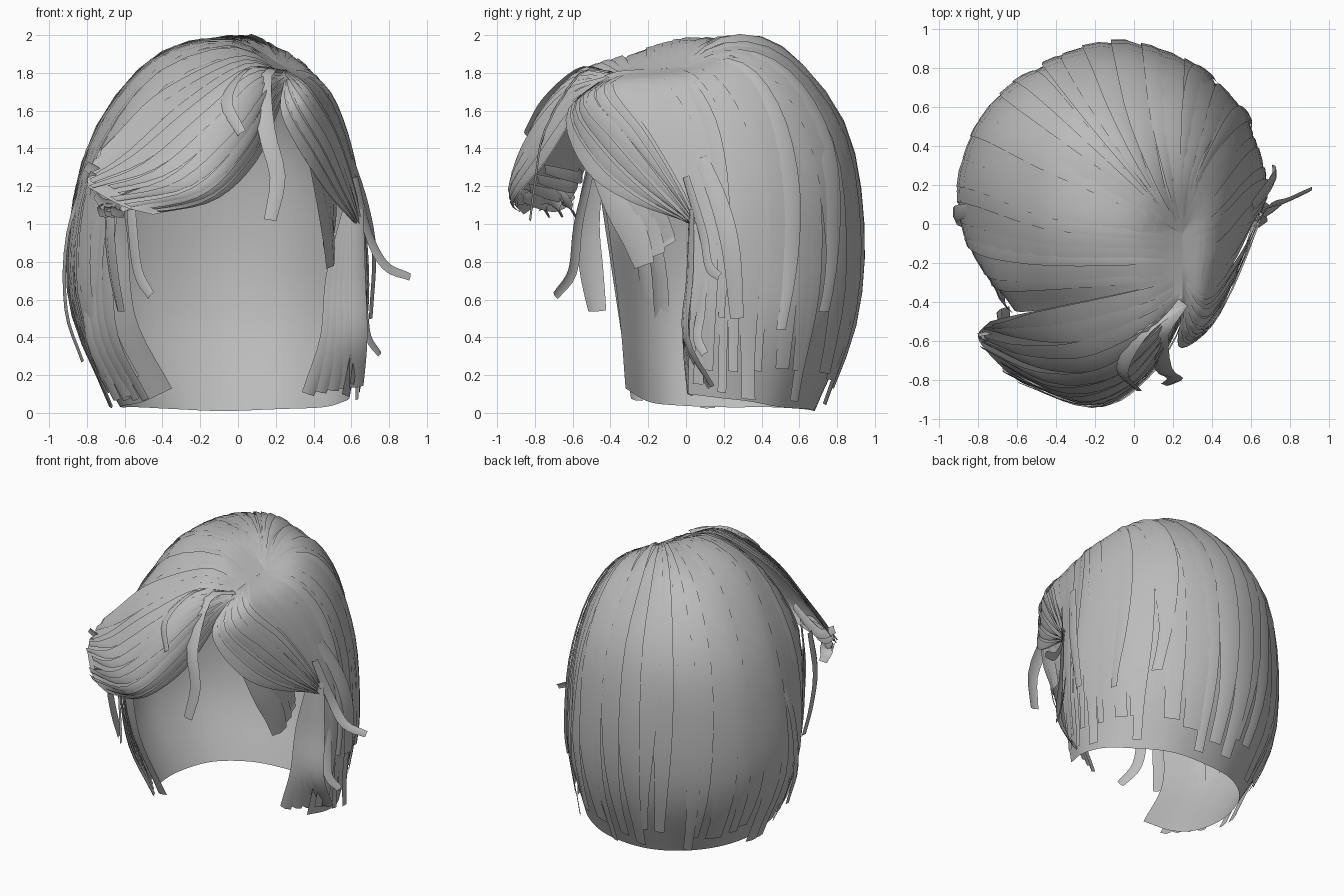
import bpy, math, random
from mathutils import Vector

random.seed(4)
hair = bpy.data.materials.new("hair_grey")
hair.diffuse_color = (0.5, 0.5, 0.5, 1)


def spline(pts, t):
    """Catmull-Rom point at t in 0..1 through pts."""
    n = len(pts) - 1
    x = min(max(t, 0), 1) * n
    i = min(int(x), n - 1)
    f = x - i
    b, c = pts[i], pts[i + 1]
    a = pts[i - 1] if i else b * 2 - c
    d = pts[i + 2] if i + 2 <= n else c * 2 - b
    return 0.5 * (2 * b + (c - a) * f + (2 * a - 5 * b + 4 * c - d) * f ** 2
                  + (3 * b - a - 3 * c + d) * f ** 3)


def surface(guides):
    g = [[Vector(p) for p in row] for row in guides]
    return lambda u, v: spline([spline(row, v) for row in g], u)


def grid_mesh(name, rows):
    """Smooth mesh from a grid of points."""
    w = len(rows[0])
    verts = [p for r in rows for p in r]
    faces = [(i * w + j, (i + 1) * w + j, (i + 1) * w + j + 1, i * w + j + 1)
             for i in range(len(rows) - 1) for j in range(w - 1)]
    me = bpy.data.meshes.new(name)
    me.from_pydata(verts, [], faces)
    me.materials.append(hair)
    me.shade_smooth()
    ob = bpy.data.objects.new(name, me)
    bpy.context.collection.objects.link(ob)
    return ob


def sheet(name, s, nu, nv):
    return grid_mesh(name, [[s(i / nu, j / nv) for j in range(nv + 1)] for i in range(nu + 1)])


def normal(s, u, v):
    e = 0.01
    v = max(v, 0.05)
    du = s(min(u + e, 1), v) - s(max(u - e, 0), v)
    dv = s(u, min(v + e, 1)) - s(u, v - e)
    return dv.cross(du).normalized()


def layer(name, s, u, du, v0, v1, lift, sign, drift=0.0, flare=0.0):
    """Strand lying just above a sheet; flare keeps its tip straight where the hem curls in."""
    n = 16
    rows = [[], [], []]
    for j in range(n + 1):
        t = j / n
        v = v0 + (v1 - v0) * t
        wide = du * (0.55 + 0.45 * math.sin(math.pi * min(t * 1.1, 1)))
        for k in range(3):
            uu = min(max(u + drift * t * t + wide * (k - 1) / 2, 0), 1)
            h = lift * (1, .95, .45)[k] * min(1, t * 5) + flare * (max(0, v - .82) / .18) ** 2
            rows[k].append(s(uu, v) + normal(s, uu, v) * h * sign)
    return grid_mesh(name, rows)


def lock(name, path, width, side):
    """Free ribbon along a path, widened in the side direction."""
    p = [Vector(q) for q in path]
    side = Vector(side).normalized()
    rows = [[], [], []]
    n = 12
    for j in range(n + 1):
        t = j / n
        tan = (spline(p, min(t + .02, 1)) - spline(p, max(t - .02, 0))).normalized()
        d = (side - tan * side.dot(tan)).normalized()
        bulge = tan.cross(d) * width * 0.12
        w = width * (0.5 + 0.5 * math.sin(math.pi * (0.15 + 0.7 * t)))
        for k in range(3):
            rows[k].append(spline(p, t) + d * w * (k - 1) / 2 + bulge * (k == 1))
    return grid_mesh(name, rows)


C = (.25, -.05, 1.83)
# guides from the left front edge round to the back
left = [
    [(.25, -.38, 1.8), (0, -.4, 1.84), (-.35, -.43, 1.65), (-.6, -.45, 1.3), (-.58, -.4, .9), (-.54, -.35, .5), (-.35, -.32, .13)],
    [(.25, -.27, 1.81), (-.02, -.27, 1.9), (-.42, -.28, 1.74), (-.7, -.27, 1.35), (-.78, -.22, .9), (-.73, -.2, .48), (-.5, -.2, .06)],
    [(.25, -.15, 1.82), (-.05, -.13, 1.95), (-.45, -.1, 1.82), (-.75, -.03, 1.4), (-.87, 0, .9), (-.83, -.02, .48), (-.6, -.05, .04)],
    [C, (-.05, 0, 1.98), (-.45, .1, 1.87), (-.77, .25, 1.45), (-.88, .27, .9), (-.85, .24, .48), (-.62, .2, .03)],
    [C, (0, .12, 1.98), (-.4, .38, 1.88), (-.66, .54, 1.5), (-.75, .58, 1.0), (-.73, .55, .48), (-.53, .45, .03)],
    [C, (.05, .18, 1.98), (-.22, .5, 1.9), (-.42, .75, 1.5), (-.48, .8, 1.0), (-.46, .77, .48), (-.33, .62, .02)],
    [C, (.1, .2, 1.97), (-.02, .5, 1.9), (-.08, .81, 1.52), (-.1, .91, 1.0), (-.1, .87, .48), (-.08, .68, .01)]]
# guides from the back round to the right front edge
right = [
    [C, (.24, .25, 1.91), (.25, .55, 1.77), (.26, .77, 1.4), (.26, .83, .9), (.25, .8, .46), (.21, .65, .02)],
    [C, (.34, .25, 1.85), (.45, .45, 1.6), (.52, .56, 1.2), (.54, .59, .8), (.53, .58, .46), (.45, .5, .03)],
    [C, (.41, .1, 1.78), (.53, .24, 1.55), (.61, .32, 1.2), (.64, .34, .8), (.63, .35, .46), (.56, .34, .06)],
    [(.25, -.15, 1.82), (.41, -.12, 1.74), (.54, .02, 1.5), (.63, .12, 1.15), (.67, .16, .8), (.66, .17, .48), (.59, .17, .08)],
    [(.25, -.3, 1.81), (.37, -.38, 1.72), (.51, -.2, 1.47), (.61, .0, 1.1), (.64, .03, .8), (.63, .02, .5), (.55, .01, .1)]]
curtain = surface(left + right)
# swept fringe on the left of the parting
fringe = surface([
    [(.25, -.27, 1.81), (0, -.34, 1.88), (-.38, -.42, 1.71), (-.62, -.47, 1.5), (-.74, -.5, 1.38)],
    [(.25, -.36, 1.8), (.05, -.52, 1.82), (-.25, -.66, 1.61), (-.55, -.65, 1.36), (-.8, -.57, 1.22)],
    [(.25, -.4, 1.79), (.1, -.62, 1.74), (-.1, -.8, 1.52), (-.4, -.84, 1.27), (-.75, -.66, 1.17)],
    [(.26, -.42, 1.78), (.16, -.62, 1.66), (.02, -.81, 1.42), (-.22, -.93, 1.18), (-.6, -.8, 1.09)],
    [(.27, -.43, 1.76), (.2, -.58, 1.58), (.09, -.74, 1.33), (-.12, -.9, 1.13), (-.45, -.86, 1.05)]])
# short fringe on the right of the parting
side_fringe = surface([
    [(.25, -.22, 1.82), (.37, -.36, 1.73), (.52, -.19, 1.48), (.62, -.01, 1.17), (.64, .06, 1.0)],
    [(.25, -.35, 1.81), (.34, -.52, 1.66), (.47, -.36, 1.45), (.57, -.14, 1.2), (.64, .05, 1.0)],
    [(.25, -.42, 1.79), (.23, -.63, 1.58), (.38, -.54, 1.3), (.5, -.32, 1.13), (.62, .04, 1.0)]])

sheet("curtain", curtain, 66, 28)
sheet("swept_fringe", fringe, 20, 20)
sheet("side_fringe", side_fringe, 12, 20)

# overlapping strands on each sheet, a little thicker towards the back
R = random.uniform
for i in range(28):
    u = .08 + .87 * i / 27
    back = max(0, 1 - abs(u - .56) * 6)
    layer("curtain_strand", curtain, u, R(.03, .06), R(.03, .12), R(.92, 1.0),
          R(.006, .016) + .02 * back, -1, R(-.02, .02), R(.02, .07))
for i in range(11):
    layer("fringe_strand", fringe, .05 + .9 * i / 10, R(.07, .12), R(0, .08), R(.94, 1), R(.01, .022), 1, R(-.04, .04))
for i in range(6):
    layer("side_fringe_strand", side_fringe, .12 + .82 * i / 5, R(.12, .18), R(0, .08), 1, R(.01, .02), -1, R(-.04, .04))
# short sweeping strands on the right and back that end above the hem
for u, v1 in ((.64, .8), (.72, .84), (.86, .82)):
    layer("short_strand", curtain, u, .03, .1, v1, .025, -1, .04)

X = (1, 0, 0)
# loose locks at the front parting
lock("parting_lock", [(.25, -.4, 1.8), (.14, -.56, 1.79), (.15, -.74, 1.5), (.21, -.79, 1.25), (.17, -.82, 1.02)], .09, X)
lock("parting_curl", [(.24, -.41, 1.8), (.04, -.56, 1.81), (-.06, -.75, 1.65), (.02, -.85, 1.48)], .07, (1, -.3, .5))
# fringe tips flicking out on the left
for k in range(4):
    z = 1.1 + .05 * k
    lock("fringe_tip", [(-.35, -.87 + .04 * k, z + .04), (-.55, -.78 + .05 * k, z + .01), (-.7, -.68 + .04 * k, z),
                        (-.76 - .015 * k, -.6 + .01 * k, z + .06)], .07, (0, -.3, 1))
for k in range(3):
    lock("fringe_curl", [(-.3 - .1 * k, -.9 + .05 * k, 1.13), (-.5 - .07 * k, -.82 + .06 * k, 1.15),
                         (-.62 - .04 * k, -.76 + .07 * k, 1.1), (-.64 - .03 * k, -.72 + .07 * k, 1.04)], .09, (.6, -.4, .6))
# hanging locks at the left of the face
lock("left_face_lock", [(-.58, -.5, 1.3), (-.56, -.57, 1.0), (-.53, -.6, .75), (-.46, -.69, .62)], .07, (1, -1, 0))
lock("left_temple_lock", [(-.66, -.48, 1.3), (-.68, -.52, 1.0), (-.66, -.5, .75), (-.62, -.47, .54)], .14, (.4, -1, 0))
for k in range(4):
    lock("left_cheek_lock", [(-.64 - .04 * k, -.43 + .06 * k, 1.2), (-.69 - .03 * k, -.36 + .07 * k, .8),
                             (-.66 - .04 * k, -.3 + .06 * k, .4), (-.49 - .05 * k, -.26 + .06 * k, .07)], .1, (.7, -1, 0))
lock("left_outer_lock", [(-.76, .08, 1.4), (-.9, .06, .95), (-.91, .03, .55), (-.82, .0, .27)], .08, (.2, -1, 0))
# locks at the right of the face
for k in range(3):
    lock("right_ear_tail", [(.4 + .03 * k, -.46 + .07 * k, 1.32), (.45 + .02 * k, -.36 + .08 * k, 1.1),
                            (.48, -.27 + .07 * k, .93), (.49, -.22 + .06 * k, .78 + .05 * k)], .16, (.4, 1, 0))
for k in range(5):
    lock("right_cheek_lock", [(.59 + .01 * k, .03, 1.08), (.51 + .03 * k, .02, .72), (.48 + .04 * k, .0, .4),
                              (.37 + .065 * k, .02 + .03 * k, .1 + .01 * k)], .1, (1, .4, 0))
lock("right_flyaway", [(.62, .0, 1.25), (.69, .09, .95), (.78, .12, .78), (.91, .18, .72)], .06, (.5, .6, .6))
lock("right_low_flick", [(.65, .1, .85), (.67, .08, .55), (.69, .06, .4), (.75, .1, .31)], .06, (.6, .8, 0))
# wing strand standing a little off the right side
lock("right_wing", [(.6, .08, 1.35), (.68, .18, 1.1), (.72, .24, .85), (.7, .27, .5)], .1, (.2, 1, 0))
